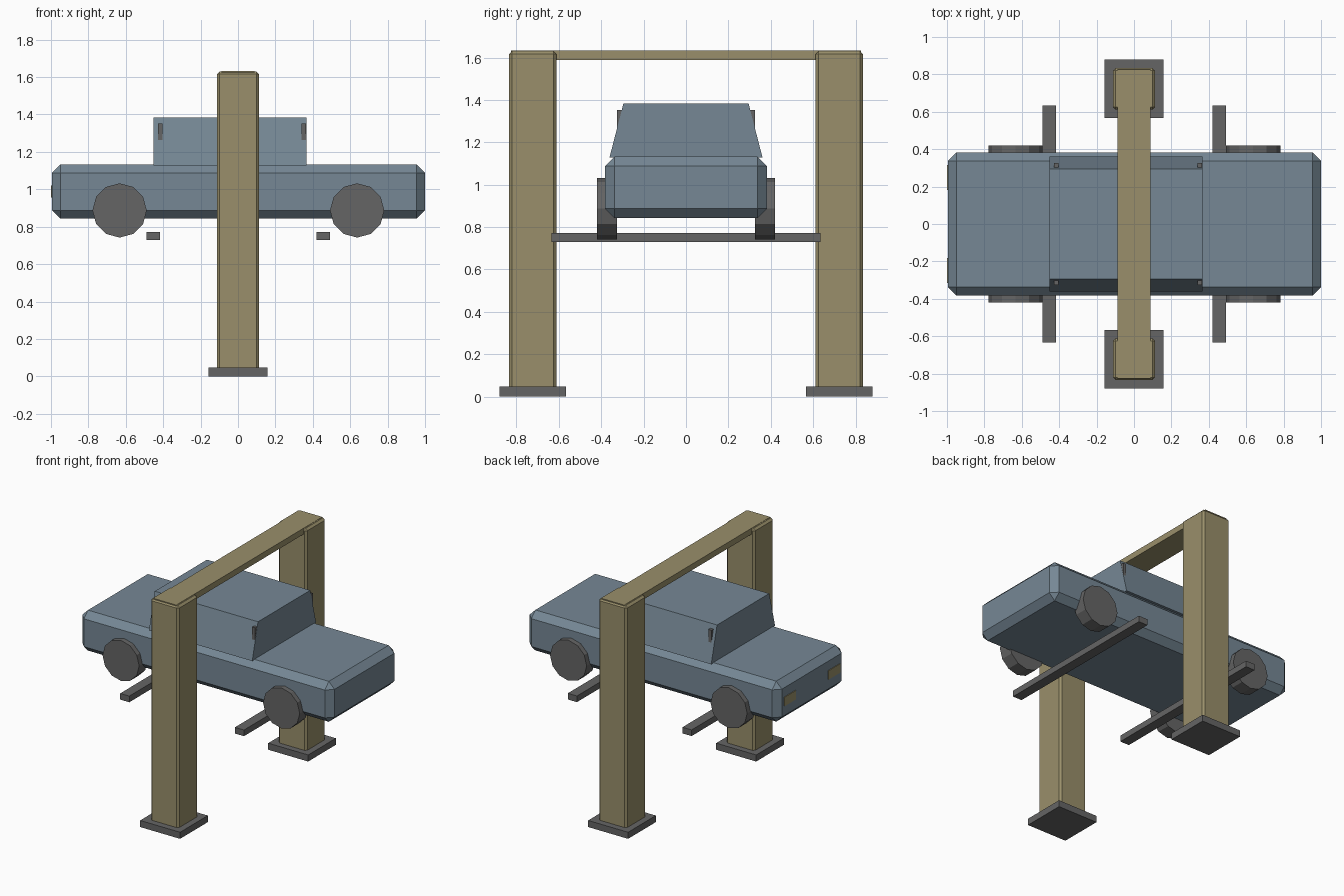
import bpy, bmesh
from mathutils import Matrix

old = bpy.data.objects.get("Cube")
if old:
    bpy.data.objects.remove(old, do_unlink=True)


def material(name, rgb):
    m = bpy.data.materials.new(name)
    m.use_nodes = True
    m.diffuse_color = (*rgb, 1)
    m.node_tree.nodes["Principled BSDF"].inputs["Base Color"].default_value = (*rgb, 1)
    return m


BLUE = material("slate blue paint", (0.18, 0.245, 0.30))
TAN = material("dull yellow steel", (0.32, 0.275, 0.145))
GRAY = material("dark gray", (0.13, 0.13, 0.13))


def finish(name, bm, mat):
    bmesh.ops.recalc_face_normals(bm, faces=bm.faces)
    mesh = bpy.data.meshes.new(name)
    bm.to_mesh(mesh)
    bm.free()
    mesh.materials.append(mat)
    ob = bpy.data.objects.new(name, mesh)
    bpy.context.collection.objects.link(ob)
    return ob


def box(name, mat, x, y, z, bevel=0, top_y=1):
    """Box from (min, max) ranges; top_y narrows the top across y."""
    bm = bmesh.new()
    bmesh.ops.create_cube(bm, size=1)
    for v in bm.verts:
        v.co.y *= top_y if v.co.z > 0 else 1
        for i, (lo, hi) in enumerate((x, y, z)):
            v.co[i] = (lo + hi) / 2 + v.co[i] * (hi - lo)
    if bevel:
        bmesh.ops.bevel(bm, geom=bm.edges[:], offset=bevel, segments=1,
                        profile=0.5, affect='EDGES')
    return finish(name, bm, mat)


def wheel(name, x, y):
    bm = bmesh.new()
    bmesh.ops.create_cone(bm, cap_ends=True, segments=12, radius1=0.145,
                          radius2=0.145, depth=0.095)
    bm.transform(Matrix.Translation((x, y, 0.887)) @ Matrix.Rotation(1.5707963, 4, 'X'))
    return finish(name, bm, GRAY)


# Car body and cabin
box("car_body", BLUE, (-0.995, 1.0), (-0.383, 0.383), (0.843, 1.132), 0.045)
box("car_cabin", BLUE, (-0.452, 0.365), (-0.361, 0.361), (1.128, 1.384), top_y=0.817)

# Lift crossbeam
box("top_beam", TAN, (-0.089, 0.089), (-0.825, 0.825), (1.589, 1.632))

# Lift arms, running under the car
for end, x in (("rear", -0.452), ("front", 0.455)):
    box(end + "_lift_arm", GRAY, (x - 0.036, x + 0.036), (-0.634, 0.634), (0.729, 0.773))

# Parts repeated on both sides
for side, s in (("right", -1), ("left", 1)):
    def span(a, b):
        return tuple(sorted((s * a, s * b)))

    box(side + "_post", TAN, (-0.112, 0.112), span(0.611, 0.834), (0.004, 1.63), 0.014)
    box(side + "_base_plate", GRAY, (-0.158, 0.158), span(0.567, 0.88), (0, 0.047))
    box(side + "_end_light", TAN, (-1.0, -0.993), span(0.183, 0.315), (0.957, 1.021))
    for end, x in (("rear", -0.633), ("front", 0.637)):
        wheel(f"{end}_{side}_wheel", x, s * 0.372)
    for end, x in (("rear", -0.417), ("front", 0.352)):
        box(f"{end}_{side}_cabin_bracket", GRAY, (x - 0.012, x + 0.012),
            span(0.285, 0.326), (1.262, 1.352))
